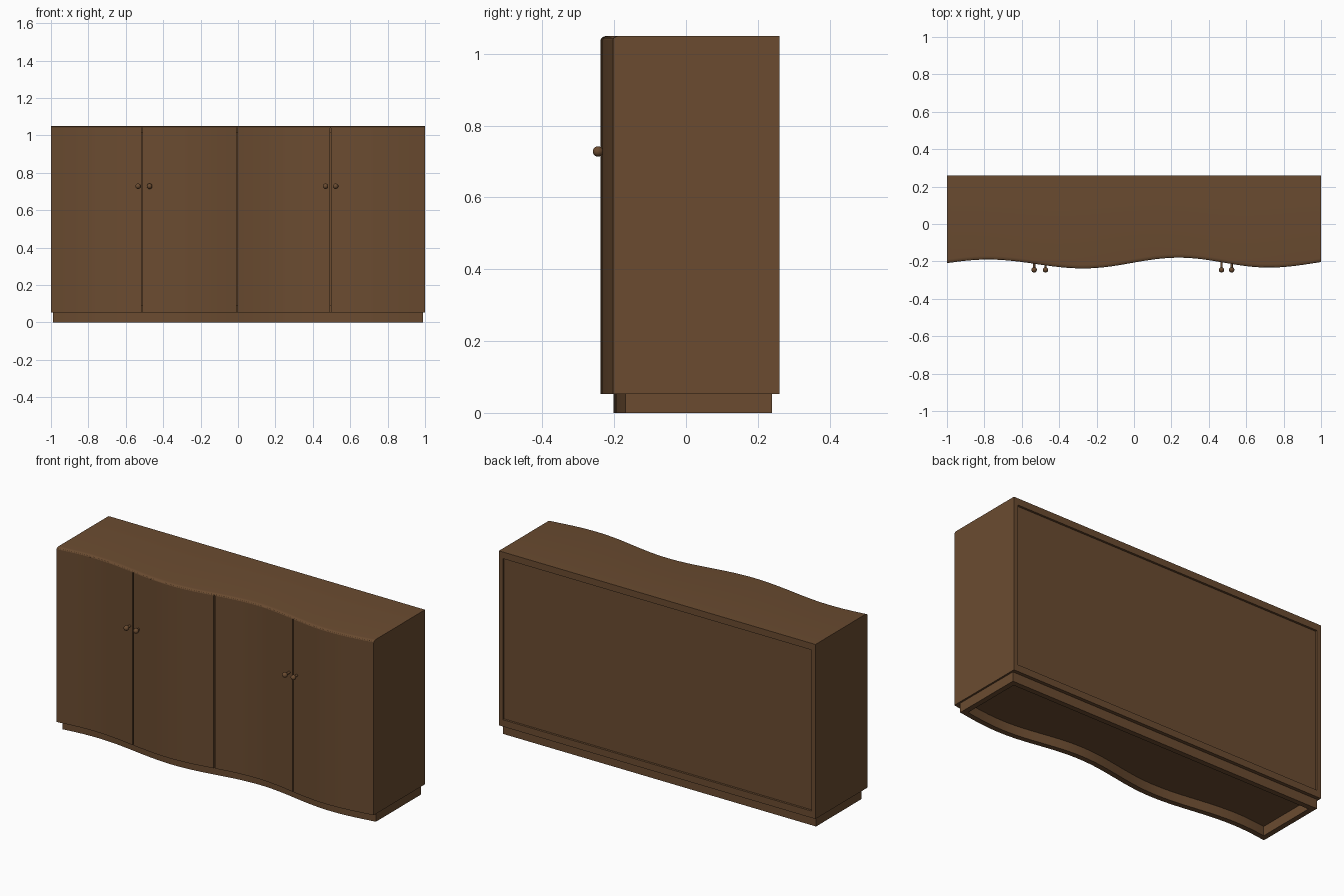
import bpy, bmesh, math
from mathutils import Matrix

if "Cube" in bpy.data.objects:
    bpy.data.objects.remove(bpy.data.objects["Cube"])

wood = bpy.data.materials.new("brown wood")
wood.diffuse_color = (0.145, 0.071, 0.030, 1)
wood.use_nodes = True
wood.node_tree.nodes["Principled BSDF"].inputs["Base Color"].default_value = wood.diffuse_color

# Crests and troughs of the wavy front, seen from above
WAVE = [(-1.28, -0.2375), (-0.78, -0.19), (-0.27, -0.2375),
        (0.24, -0.18), (0.72, -0.233), (1.22, -0.183)]


def front(x):
    for (x0, y0), (x1, y1) in zip(WAVE, WAVE[1:]):
        if x <= x1:
            t = (x - x0) / (x1 - x0)
            return y0 + (y1 - y0) * (1 - math.cos(math.pi * t)) / 2


def finish(name, bm, angle=30):
    bmesh.ops.recalc_face_normals(bm, faces=bm.faces)
    me = bpy.data.meshes.new(name)
    bm.to_mesh(me)
    bm.free()
    me.materials.append(wood)
    ob = bpy.data.objects.new(name, me)
    bpy.context.collection.objects.link(ob)
    bpy.ops.object.select_all(action='DESELECT')
    ob.select_set(True)
    bpy.context.view_layer.objects.active = ob
    bpy.ops.object.shade_smooth_by_angle(angle=math.radians(angle))
    return ob


def wavy(name, xa, xb, section):
    """Sweep a closed section along x. Entries are (y, z, follows_wave)."""
    bm = bmesh.new()
    steps = max(1, round((xb - xa) / 0.025))
    rings = []
    for i in range(steps + 1):
        x = xa + (xb - xa) * i / steps
        rings.append([bm.verts.new((x, y + (front(x) if w else 0), z))
                      for y, z, w in section])
    n = len(section)
    for a, b in zip(rings, rings[1:]):
        for k in range(n):
            bm.faces.new((a[k], a[(k + 1) % n], b[(k + 1) % n], b[k]))
    bm.faces.new(rings[0])
    bm.faces.new(rings[-1][::-1])
    return finish(name, bm)


def slab(ya, yb, za, zb, back_follows=False):
    return [(ya, za, True), (ya, zb, True),
            (yb, zb, back_follows), (yb, za, back_follows)]


def box(name, xa, xb, ya, yb, za, zb):
    bm = bmesh.new()
    m = (Matrix.Translation(((xa + xb) / 2, (ya + yb) / 2, (za + zb) / 2))
         @ Matrix.Diagonal((xb - xa, yb - ya, zb - za, 1)))
    bmesh.ops.create_cube(bm, size=1, matrix=m)
    return finish(name, bm)


BACK, BASE = 0.26, 0.053

# Top board with rounded front edge
wavy("top_board", -1, 1, [
    (0.02, 1.012, True), (0.02, 1.04, True), (0, 1.04, True), (0.002, 1.044, True),
    (0.007, 1.047, True), (0.013, 1.049, True), (0.02, 1.05, True),
    (BACK, 1.05, False), (BACK, 1.012, False)])

# Carcass: bottom, sides and recessed back panel
wavy("bottom_board", -1, 1, slab(0.02, BACK, BASE, 0.092))
wavy("left_side", -1, -0.975, slab(0.02, BACK, 0.092, 1.012))
wavy("right_side", 0.975, 1, slab(0.02, BACK, 0.092, 1.012))
box("back_panel", -0.975, 0.975, 0.235, 0.248, 0.092, 1.012)

# Four curved doors with narrow gaps
seams = [-1, -0.513, -0.005, 0.495, 1]
GAP = 0.003
for i, (a, b) in enumerate(zip(seams, seams[1:])):
    wavy(f"door_{i + 1}", a + (GAP if i else 0), b - (GAP if i < 3 else 0),
         slab(0, 0.02, BASE, 1.04, True))

# Hollow plinth set back under the cabinet
wavy("plinth_front", -0.99, 0.99, slab(0.036, 0.066, 0, BASE, True))
wavy("plinth_left", -0.99, -0.96, slab(0.066, 0.21, 0, BASE))
wavy("plinth_right", 0.96, 0.99, slab(0.066, 0.21, 0, BASE))
box("plinth_back", -0.99, 0.99, 0.21, 0.24, 0, BASE)

# Round knobs on short necks
for i, x in enumerate((-0.534, -0.473, 0.468, 0.522)):
    bm = bmesh.new()
    yc, yd = -0.245, front(x) + 0.003
    bmesh.ops.create_uvsphere(bm, u_segments=24, v_segments=14, radius=0.0145,
                              matrix=Matrix.Translation((x, yc, 0.728)))
    neck = (Matrix.Translation((x, (yc + yd) / 2, 0.728))
            @ Matrix.Rotation(math.pi / 2, 4, 'X'))
    bmesh.ops.create_cone(bm, cap_ends=True, segments=16, radius1=0.0065,
                          radius2=0.0065, depth=yd - yc, matrix=neck)
    finish(f"knob_{i + 1}", bm, 40)
